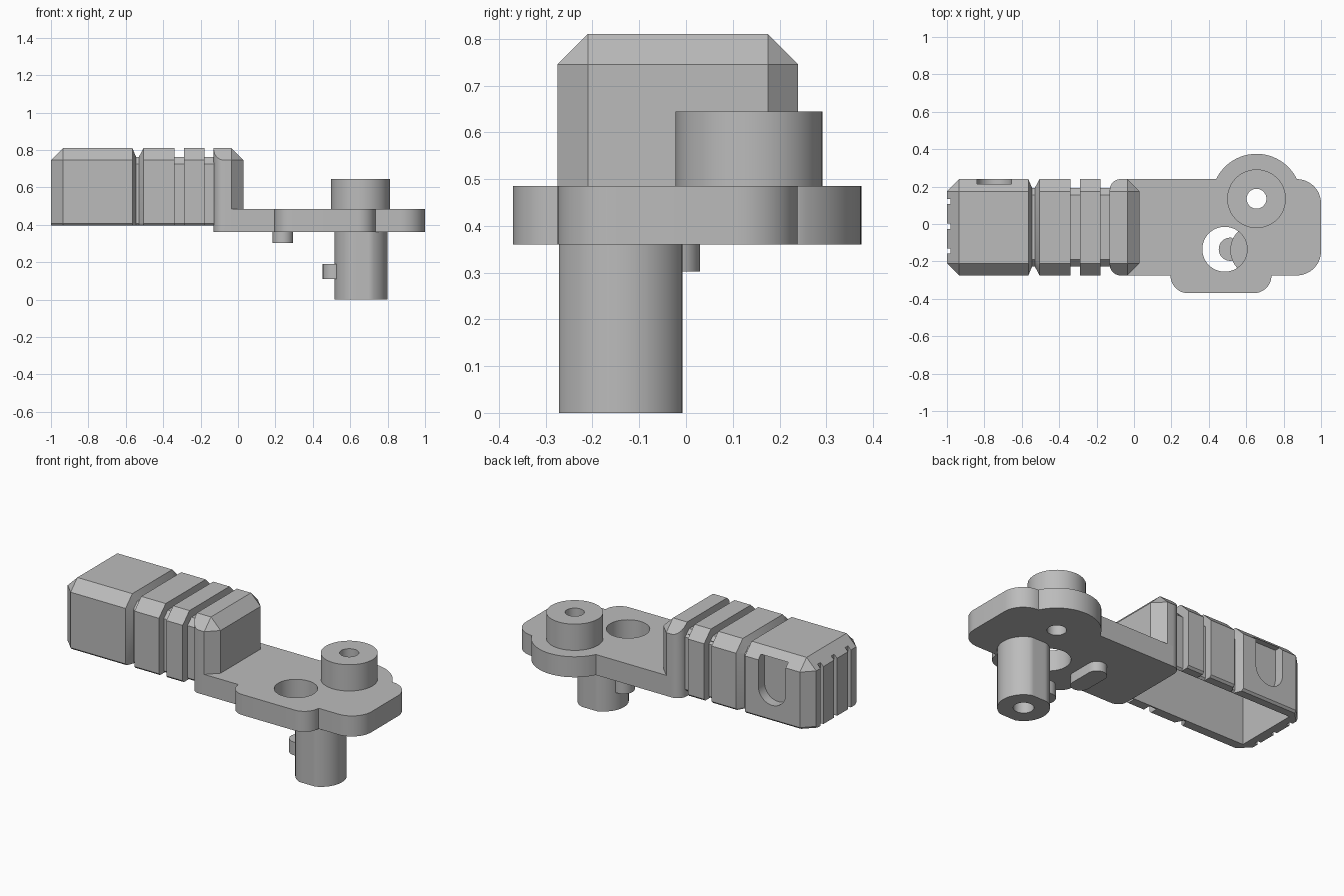
import bpy, bmesh
from math import sin, cos, pi, radians, sqrt
from mathutils import Vector, Matrix

if "Cube" in bpy.data.objects:
    bpy.data.objects.remove(bpy.data.objects["Cube"])

grey = bpy.data.materials.new("grey_plastic")
grey.use_nodes = True
grey.diffuse_color = (0.5, 0.5, 0.5, 1)
grey.node_tree.nodes["Principled BSDF"].inputs["Base Color"].default_value = (0.5, 0.5, 0.5, 1)


def finish(name, bm):
    bmesh.ops.remove_doubles(bm, verts=bm.verts, dist=1e-5)
    bmesh.ops.recalc_face_normals(bm, faces=bm.faces)
    mesh = bpy.data.meshes.new(name)
    bm.to_mesh(mesh)
    bm.free()
    mesh.materials.append(grey)
    obj = bpy.data.objects.new(name, mesh)
    bpy.context.collection.objects.link(obj)
    return obj


def skin(name, rings):
    """Join closed rings of points and cap both ends."""
    bm = bmesh.new()
    loops = [[bm.verts.new(p) for p in ring] for ring in rings]
    n = len(loops[0])
    for a, b in zip(loops, loops[1:]):
        for i in range(n):
            j = (i + 1) % n
            bm.faces.new((a[i], a[j], b[j], b[i]))
    bm.faces.new(loops[0])
    bm.faces.new(loops[-1])
    return finish(name, bm)


def prism(name, outline, z0, z1):
    return skin(name, [[(x, y, z) for x, y in outline] for z in (z0, z1)])


def box(name, x0, x1, y0, y1, z0, z1):
    return prism(name, [(x0, y0), (x1, y0), (x1, y1), (x0, y1)], z0, z1)


def arc(cx, cy, r, a0=0, a1=360, n=48):
    angles = [radians(a0 + (a1 - a0) * i / n) for i in range(n + (a1 - a0 < 360))]
    return [(cx + r * cos(a), cy + r * sin(a)) for a in angles]


def cut(obj, *cutters):
    for c in cutters:
        m = obj.modifiers.new("cut", 'BOOLEAN')
        m.operation = 'DIFFERENCE'
        m.solver = 'EXACT'
        m.object = c
    bpy.context.view_layer.update()
    deps = bpy.context.evaluated_depsgraph_get()
    mesh = bpy.data.meshes.new_from_object(obj.evaluated_get(deps))
    obj.modifiers.clear()
    obj.data = mesh
    for c in cutters:
        bpy.data.objects.remove(c)


FRONT, BACK, TOP, CH = -0.275, 0.24, 0.81, 0.065


def section(x, side, top, c, base, b):
    """Cross-section of the grip, inset from its sides and top."""
    y0, y1, zt = FRONT + side, BACK - side, TOP - top
    return [(x, y0 + b, base), (x, y0, base + b), (x, y0, zt - c), (x, y0 + c, zt),
            (x, y1 - c, zt), (x, y1, zt - c), (x, y1, base + b), (x, y1 - b, base)]


# Grip: chamfered sleeve with a V groove and two square grooves
G = 0.047
stations = [(-1, CH), (-0.935, 0), (-0.565, 0), (-0.545, G), (-0.53, G), (-0.505, 0),
            (-0.34, 0), (-0.34, G), (-0.29, G), (-0.29, 0), (-0.18, 0), (-0.18, G), (-0.1, G)]
rings = []
for x, inset in stations:
    c = 0 if inset == CH else CH - 0.586 * inset
    rings.append(section(x, inset, inset, c, 0.395, 0.012))
grip = skin("grip", rings)

# Hollow underside, round-bottomed window in the back, slots in the end
window = prism("window_cutter",
               arc(-0.7475, 0.585, 0.0925, 180, 360, 24) + [(-0.655, 0.77), (-0.84, 0.77)], 0, 0.12)
window.data.transform(Matrix.Translation((0, 0.3, 0)) @ Matrix.Rotation(pi / 2, 4, 'X'))
slots = [box("slot_cutter", -1.1, -0.98, y - 0.014, y + 0.014, 0.3, 0.9)
         for y in (-0.145, -0.012, 0.12)]
cut(grip, box("cavity_cutter", -0.938, -0.14, -0.208, 0.18, 0.3, 0.74), window, *slots)

# Collar: solid block between grip and plate, rounded towards the grip
R = 0.058
rings = []
for i in range(9):
    a = pi / 2 * i / 8
    d = R * (1 - sin(a))
    rings.append(section(-0.13 + R * (1 - cos(a)), d, 0, CH - d, 0.36, 0))
rings.append(section(-0.035, 0, 0, CH, 0.36, 0))
rings.append(section(0.03, CH, CH, 0, 0.36, 0))
collar = skin("collar", rings)

# Plate with a front tab, rounded end and round back lobe
outline = [(-0.072, FRONT), (0.195, FRONT)]
outline += arc(0.29, -0.275, 0.095, 180, 270, 12)[1:]
outline += arc(0.64, -0.275, 0.095, 270, 360, 12)
outline += arc(0.87, -0.145, 0.13, 270, 360, 12)
outline += arc(0.87, 0.11, 0.13, 0, 90, 12)
outline += arc(0.655, 0.135, 0.24, 27, 154, 32)
outline += [(-0.072, BACK)]
plate = prism("plate", outline, 0.36, 0.485)
cut(plate, prism("large_hole_cutter", arc(0.485, -0.135, 0.12), 0.3, 0.6),
    prism("bore_cutter", arc(0.655, 0.135, 0.053), 0.3, 0.6))

# Boss on top of the plate
boss = prism("boss", arc(0.655, 0.135, 0.157), 0.485, 0.645)
cut(boss, prism("bore_cutter", arc(0.655, 0.135, 0.053), 0.4, 0.7))

# Post below the plate, with two flats and a blind bore
flat = [(x, max(-0.272, min(-0.008, y))) for x, y in arc(0.657, -0.14, 0.142, n=64)]
post = prism("post", flat, 0, 0.36)
cut(post, prism("bore_cutter", arc(0.657, -0.14, 0.056), -0.1, 0.25))
nub = prism("post_nub", arc(0.515, -0.135, 0.062, 80, 280, 24), 0.11, 0.19)

# Rounded rib below the plate
rib = prism("rib", arc(0.24, -0.025, 0.055, 0, 180, 16) + arc(0.24, -0.16, 0.055, 180, 360, 16),
            0.302, 0.365)

bpy.ops.object.select_all(action='DESELECT')
parts = [grip, collar, plate, boss, post, nub, rib]
for o in parts:
    o.select_set(True)
bpy.context.view_layer.objects.active = grip
bpy.ops.object.shade_smooth_by_angle(angle=radians(25))
